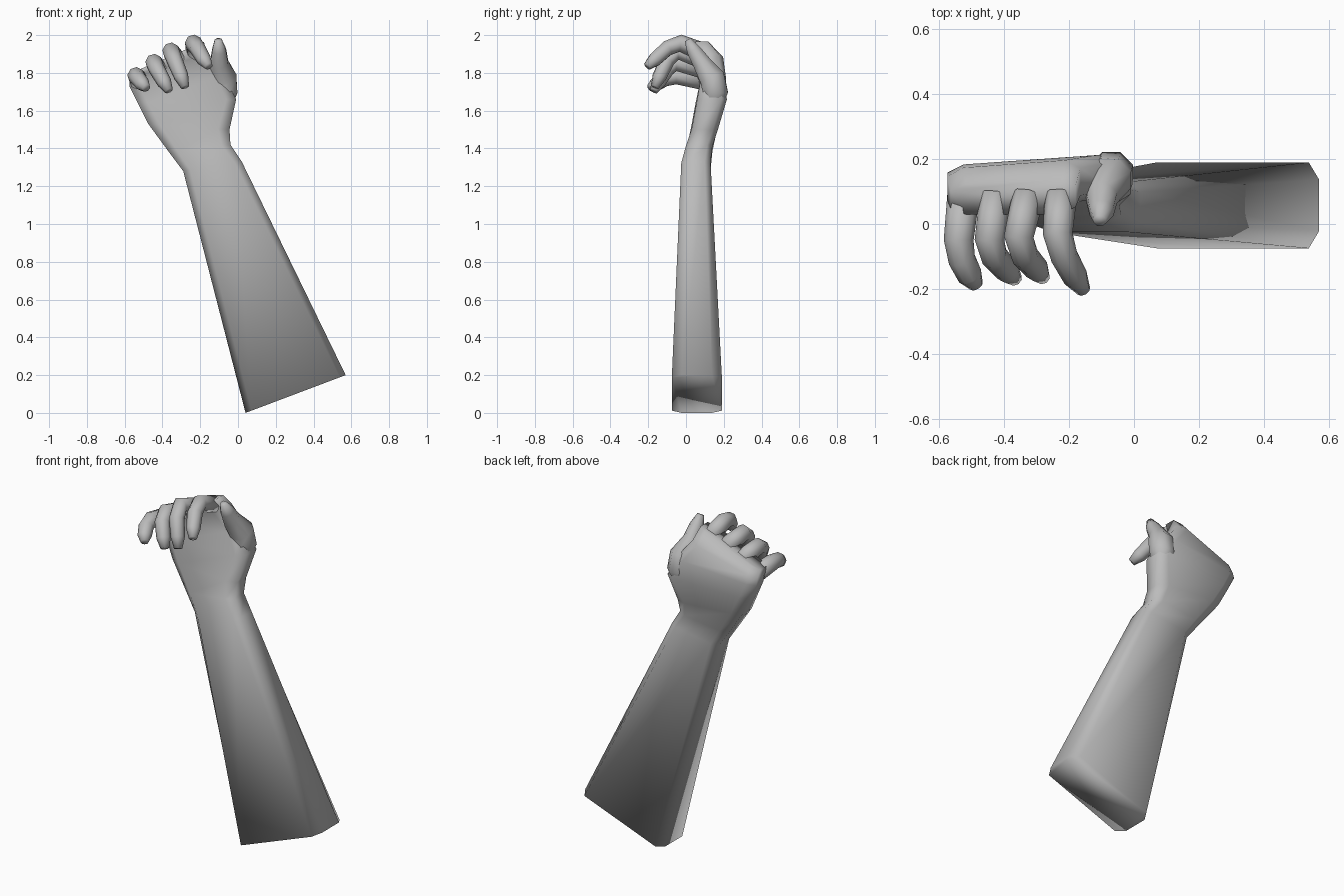
import bpy, bmesh, math
from mathutils import Vector

if "Cube" in bpy.data.objects:
    bpy.data.objects.remove(bpy.data.objects["Cube"])

skin = bpy.data.materials.new("grey_skin")
skin.use_nodes = True
colour = (0.5, 0.5, 0.5, 1)
skin.diffuse_color = colour
skin.node_tree.nodes["Principled BSDF"].inputs["Base Color"].default_value = colour


def loft(name, rings):
    """Skin a list of equal-length rings, cap both ends, shade smooth."""
    bm = bmesh.new()
    loops = [[bm.verts.new(p) for p in ring] for ring in rings]
    n = len(loops[0])
    for a, b in zip(loops, loops[1:]):
        for i in range(n):
            j = (i + 1) % n
            bm.faces.new((a[i], a[j], b[j], b[i]))
    bm.faces.new(loops[0][::-1])
    bm.faces.new(loops[-1])
    bmesh.ops.recalc_face_normals(bm, faces=bm.faces)
    for f in bm.faces:
        f.smooth = True
    mesh = bpy.data.meshes.new(name)
    bm.to_mesh(mesh)
    bm.free()
    mesh.materials.append(skin)
    obj = bpy.data.objects.new(name, mesh)
    bpy.context.collection.objects.link(obj)
    return obj


def section(left, right, y_left, y_right, cut=0.06):
    """Chamfered rectangle between two side points (x, z), with a y range at each."""
    ring = []
    for t, s in ((0, .2), (cut, 0), (1 - cut, 0), (1, .2),
                 (1, .8), (1 - cut, 1), (cut, 1), (0, .8)):
        x = left[0] + (right[0] - left[0]) * t
        z = left[1] + (right[1] - left[1]) * t
        front = y_left[0] + (y_right[0] - y_left[0]) * t
        back = y_left[1] + (y_right[1] - y_left[1]) * t
        ring.append((x, front + (back - front) * s, z))
    return ring


def digit(name, path, widths, side, sides=8):
    """Tube along a bent path; side gives the direction of the width."""
    pts = [Vector(p) for p in path]
    rings = []
    for i, p in enumerate(pts):
        along = (pts[min(i + 1, len(pts) - 1)] - pts[max(i - 1, 0)]).normalized()
        u = Vector(side)
        u = (u - along * u.dot(along)).normalized()
        v = along.cross(u)
        w = widths[i] / 2
        rings.append([p + u * w * math.cos(a) + v * w * math.sin(a)
                      for a in (math.tau * (k + .5) / sides for k in range(sides))])
    return loft(name, rings)


# Forearm, wrist and palm as one skin
loft("forearm_and_palm", [
    section((.04, 0), (.57, .2), (-.075, .19), (-.075, .19)),
    section((-.29, 1.28), (.02, 1.33), (-.025, .13), (-.025, .13), .12),
    section((-.365, 1.38), (-.04, 1.42), (.0, .14), (.0, .14), .14),
    section((-.475, 1.53), (-.045, 1.5), (.03, .17), (.03, .17), .14),
    section((-.53, 1.64), (-.01, 1.66), (.05, .18), (.06, .22), .1),
    section((-.575, 1.73), (-.07, 1.78), (.07, .18), (.08, .215), .1),
    section((-.575, 1.77), (-.165, 1.9), (.05, .17), (.06, .2), .12),
    section((-.565, 1.8), (-.18, 1.965), (.03, .12), (.03, .14), .12),
])

# Four curled fingers: knuckle, two joints, pad and tip
fingers = {
    "index_finger": [(-.225, .09, 1.91), (-.235, -.03, 1.957), (-.215, -.1, 1.93),
                     (-.18, -.165, 1.87), (-.155, -.205, 1.835)],
    "middle_finger": [(-.325, .09, 1.87), (-.355, -.04, 1.915), (-.335, -.1, 1.865),
                      (-.3, -.14, 1.78), (-.28, -.165, 1.725)],
    "ring_finger": [(-.425, .09, 1.82), (-.445, -.05, 1.855), (-.43, -.1, 1.82),
                    (-.39, -.145, 1.75), (-.365, -.17, 1.705)],
    "little_finger": [(-.525, .09, 1.76), (-.54, -.05, 1.785), (-.53, -.11, 1.77),
                      (-.505, -.16, 1.74), (-.485, -.19, 1.72)],
}
for name, path in fingers.items():
    digit(name, path, (.1, .092, .085, .078, .045), (1, .3, .3))

# Thumb rising from the outer side of the palm
digit("thumb", [(-.09, .13, 1.58), (-.07, .155, 1.7), (-.075, .14, 1.77),
                (-.1, .085, 1.85), (-.1, .04, 1.92), (-.105, .01, 1.975)],
      (.08, .145, .145, .105, .08, .04), (1, 0, 0))
